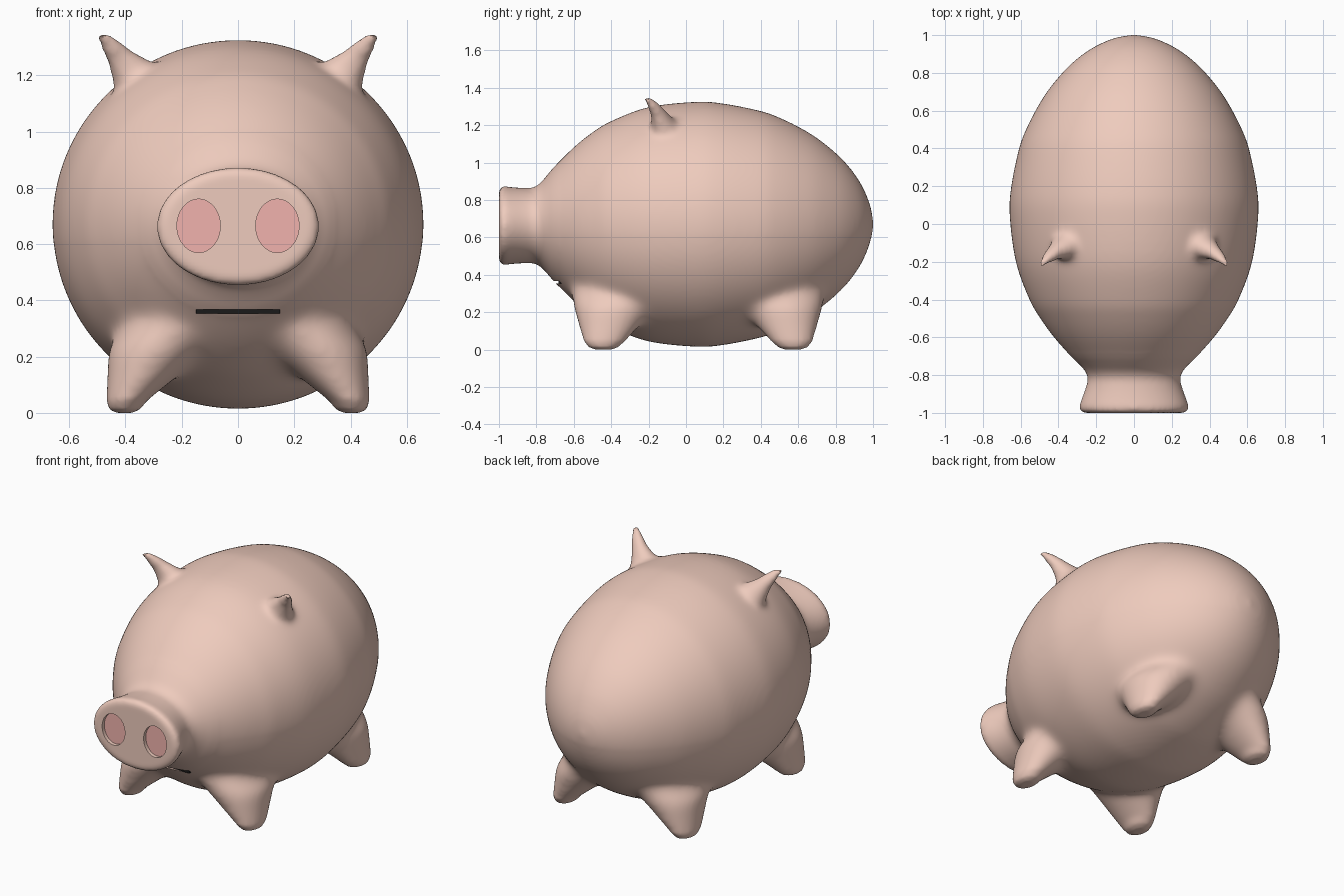
import bpy, bmesh, math
from mathutils import Vector

if "Cube" in bpy.data.objects:
    bpy.data.objects.remove(bpy.data.objects["Cube"])

X, Y, Z = Vector((1, 0, 0)), Vector((0, 1, 0)), Vector((0, 0, 1))


def material(name, rgb):
    m = bpy.data.materials.new(name)
    m.diffuse_color = (*rgb, 1)
    m.use_nodes = True
    m.node_tree.nodes["Principled BSDF"].inputs["Base Color"].default_value = m.diffuse_color
    return m


def refine(pts, k=5):
    """Smooth curve through the points."""
    p = [Vector(q) for q in pts]
    p = [2 * p[0] - p[1]] + p + [2 * p[-1] - p[-2]]
    out = []
    for a, b, c, d in zip(p, p[1:], p[2:], p[3:]):
        for i in range(k):
            t = i / k
            out.append(.5 * (2 * b + (c - a) * t + (2 * a - 5 * b + 4 * c - d) * t * t
                             + (3 * b - a - 3 * c + d) * t ** 3))
    return out + [p[-2]]


def loft(bm, rings, u, v, n=48):
    """Closed tube through elliptical rings (centre, radius along u, radius along v)."""
    loops = []
    for c, ru, rv in rings:
        loops.append([bm.verts.new(Vector(c) + u * ru * math.cos(2 * math.pi * i / n)
                                   + v * rv * math.sin(2 * math.pi * i / n)) for i in range(n)])
    for a, b in zip(loops, loops[1:]):
        for i in range(n):
            bm.faces.new((a[i], a[(i + 1) % n], b[(i + 1) % n], b[i]))
    bm.faces.new(loops[0])
    bm.faces.new(loops[-1])


def finish(bm, name, mat=None):
    bmesh.ops.recalc_face_normals(bm, faces=bm.faces)
    me = bpy.data.meshes.new(name)
    bm.to_mesh(me)
    bm.free()
    ob = bpy.data.objects.new(name, me)
    bpy.context.collection.objects.link(ob)
    if mat:
        me.materials.append(mat)
    return ob


def oval(name, x, z, rx, rz, y0, y1, mat=None):
    bm = bmesh.new()
    loft(bm, [((x, y0, z), rx, rz), ((x, y1, z), rx, rz)], X, Z)
    return finish(bm, name, mat)


def box(name, lo, hi, mat=None):
    bm = bmesh.new()
    bmesh.ops.create_cube(bm, size=1)
    lo, hi = Vector(lo), Vector(hi)
    for v in bm.verts:
        v.co = (lo + hi) / 2 + v.co * (hi - lo)
    return finish(bm, name, mat)


def bake(ob):
    bpy.ops.object.select_all(action='DESELECT')
    ob.select_set(True)
    bpy.context.view_layer.objects.active = ob
    bpy.ops.object.convert(target='MESH')


skin = material("skin", (0.86, 0.60, 0.51))
pink = material("nostril_pink", (0.88, 0.45, 0.42))
dark = material("dark", (0.01, 0.01, 0.01))

bm = bmesh.new()

# Body and snout: y, half width, half height, centre height
snout = [(-1.0, .262, .188, .663), (-.988, .283, .205, .663), (-.965, .288, .209, .663),
         (-.93, .278, .205, .663), (-.87, .256, .201, .663)]
body = [(-.82, .245, .202, .664), (-.78, .258, .222, .667), (-.74, .293, .266, .67),
        (-.7, .335, .312, .67), (-.6, .424, .412, .67), (-.5, .496, .492, .67),
        (-.4, .554, .552, .67), (-.2, .626, .626, .67), (.05, .659, .654, .67),
        (.2, .65, .645, .67), (.4, .609, .605, .67), (.5, .572, .57, .67),
        (.6, .522, .522, .67), (.7, .461, .462, .67), (.8, .38, .382, .67),
        (.87, .308, .31, .67), (.93, .225, .227, .67), (.97, .145, .145, .67),
        (.99, .085, .085, .67), (1.002, .015, .015, .67)]
loft(bm, [((0, y, cz), rx, rz) for y, rx, rz, cz in refine(snout + body)], X, Z, 128)

# Legs flaring into the body; rear pair mirrors the front pair
leg = [(.405, -.44, 0, .03, .045), (.403, -.442, .012, .055, .078), (.395, -.436, .045, .073, .11),
       (.34, -.41, .13, .127, .168), (.275, -.38, .23, .19, .225),
       (.21, -.37, .3, .2, .245), (.18, -.34, .42, .19, .22)]
for sx in (-1, 1):
    for back in (False, True):
        loft(bm, [((sx * x, .13 - y if back else y, z), rx, ry)
                  for x, y, z, rx, ry in leg], X, Y)

# Ears
ear = [(.33, -.09, 1.12, .115, .1), (.37, -.115, 1.2, .085, .072), (.42, -.145, 1.26, .05, .045),
       (.46, -.18, 1.315, .03, .028), (.487, -.209, 1.345, .016, .016)]
for sx in (-1, 1):
    loft(bm, [((sx * x, y, z), ru, rv) for x, y, z, ru, rv in ear],
         Vector((sx * .84, 0, -.54)), Y, 32)

pig = finish(bm, "pig_body", skin)

# Blend the parts into one soft skin
m = pig.modifiers.new("blend", 'REMESH')
m.mode = 'VOXEL'
m.voxel_size = .013
m.use_smooth_shade = True
m = pig.modifiers.new("soften", 'SMOOTH')
m.factor = .5
m.iterations = 5
bake(pig)

# Extra softening where legs and ears join the body
joints = pig.vertex_groups.new(name="joints")
for v in pig.data.vertices:
    x, y, z = v.co
    if y > -.68:
        w = min(1, max(0, (z - .05) / .1)) if z < .6 else .4 * min(1, max(0, (1.29 - z) / .06))
        if w > 0:
            joints.add([v.index], w, 'REPLACE')
m = pig.modifiers.new("soft_joints", 'SMOOTH')
m.factor = .5
m.iterations = 80
m.vertex_group = "joints"

# Nostril recesses and mouth slot
cutters = [oval("nostril_cutter", s * .14, .665, .077, .095, -1.1, -.97) for s in (-1, 1)]
cutters.append(box("mouth_cutter", (-.148, -.9, .354), (.148, -.65, .367)))
for c in cutters:
    c.hide_render = True
    m = pig.modifiers.new("cut", 'BOOLEAN')
    m.operation = 'DIFFERENCE'
    m.solver = 'EXACT'
    m.object = c
bake(pig)
bpy.ops.object.shade_smooth_by_angle(angle=math.radians(45))
for c in cutters:
    bpy.data.objects.remove(c)

# Coloured inserts
for s in (-1, 1):
    oval("nostril", s * .14, .665, .0775, .0955, -.978, -.96, pink)
box("mouth", (-.149, -.682, .353), (.149, -.64, .368), dark)
